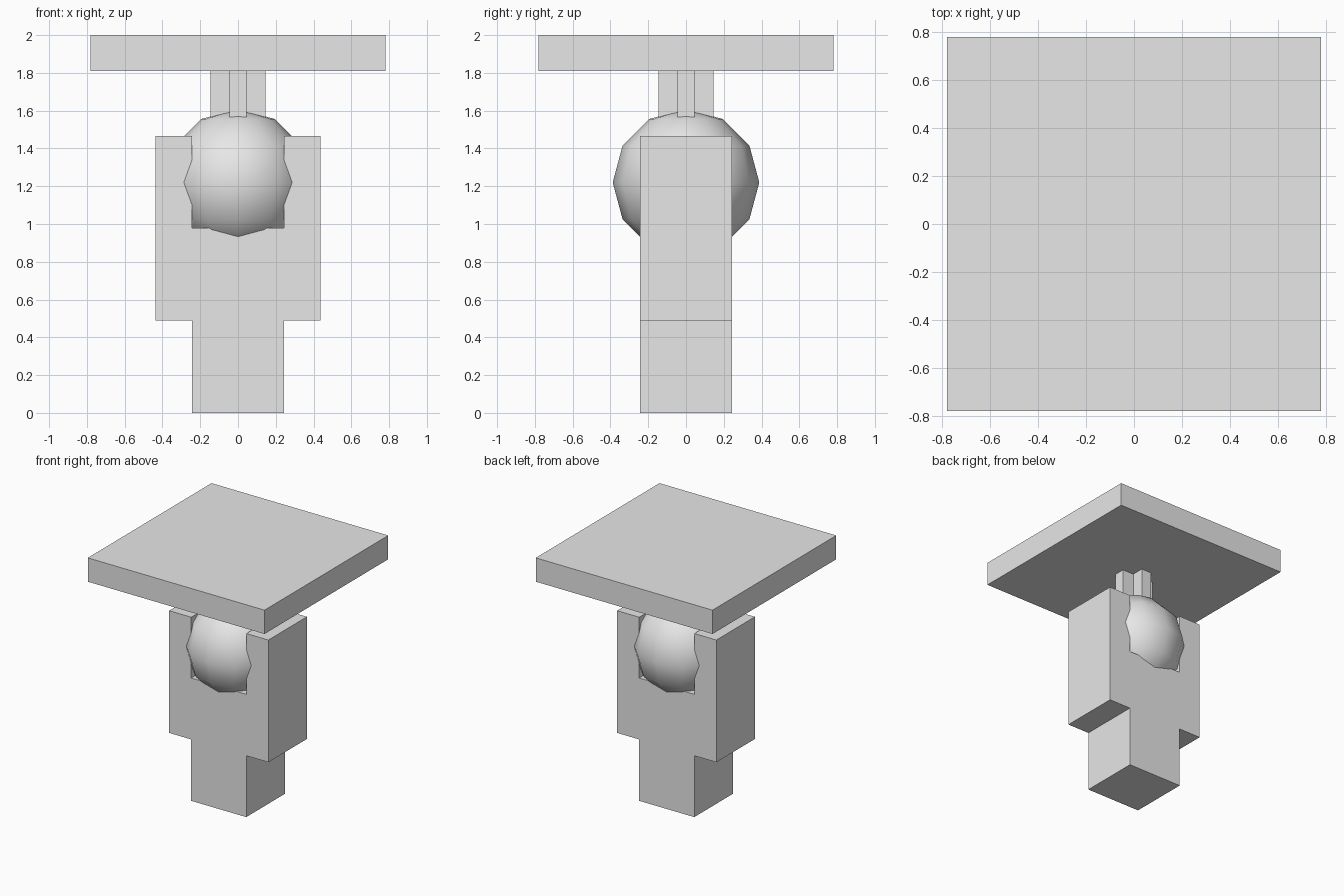
import bpy
import bmesh

if "Cube" in bpy.data.objects:
    bpy.data.objects.remove(bpy.data.objects["Cube"])

grey = bpy.data.materials.new("plain grey")
grey.diffuse_color = (0.8, 0.8, 0.8, 1.0)
grey.use_nodes = True
grey.node_tree.nodes["Principled BSDF"].inputs["Base Color"].default_value = grey.diffuse_color


def add_object(name, bm):
    bmesh.ops.recalc_face_normals(bm, faces=bm.faces[:])
    mesh = bpy.data.meshes.new(name)
    bm.to_mesh(mesh)
    bm.free()
    mesh.materials.append(grey)
    obj = bpy.data.objects.new(name, mesh)
    bpy.context.collection.objects.link(obj)
    return obj


def extrude_profile(name, points, vector):
    bm = bmesh.new()
    face = bm.faces.new([bm.verts.new(p) for p in points])
    new = bmesh.ops.extrude_face_region(bm, geom=[face])["geom"]
    verts = [v for v in new if isinstance(v, bmesh.types.BMVert)]
    bmesh.ops.translate(bm, verts=verts, vec=vector)
    return add_object(name, bm)


# Socket: narrow stem widening into two arms with an open slot between them
half = [(0.243, 0), (0.243, 0.49), (0.438, 0.49), (0.438, 1.465),
        (0.243, 1.465), (0.243, 0.98)]
outline = half + [(-x, z) for x, z in reversed(half)]
extrude_profile("socket", [(x, -0.243, z) for x, z in outline], (0, 0.486, 0))

# Ball held between the arms
bm = bmesh.new()
bmesh.ops.create_uvsphere(bm, u_segments=12, v_segments=6, radius=0.388)
bmesh.ops.translate(bm, verts=bm.verts[:], vec=(0, 0, 1.22))
for f in bm.faces:
    f.smooth = True
add_object("ball", bm)

# Cross-shaped post rising from the ball
a, b = 0.145, 0.045
quarter = [(a, -b), (a, b), (b, b)]
cross = []
for c, s in ((1, 0), (0, 1), (-1, 0), (0, -1)):
    cross += [(c * x - s * y, s * x + c * y, 1.5) for x, y in quarter]
extrude_profile("cross_post", cross, (0, 0, 0.31))

# Square plate on top
r = 0.78
extrude_profile("top_plate", [(-r, -r, 1.81), (r, -r, 1.81), (r, r, 1.81), (-r, r, 1.81)],
                (0, 0, 0.19))
